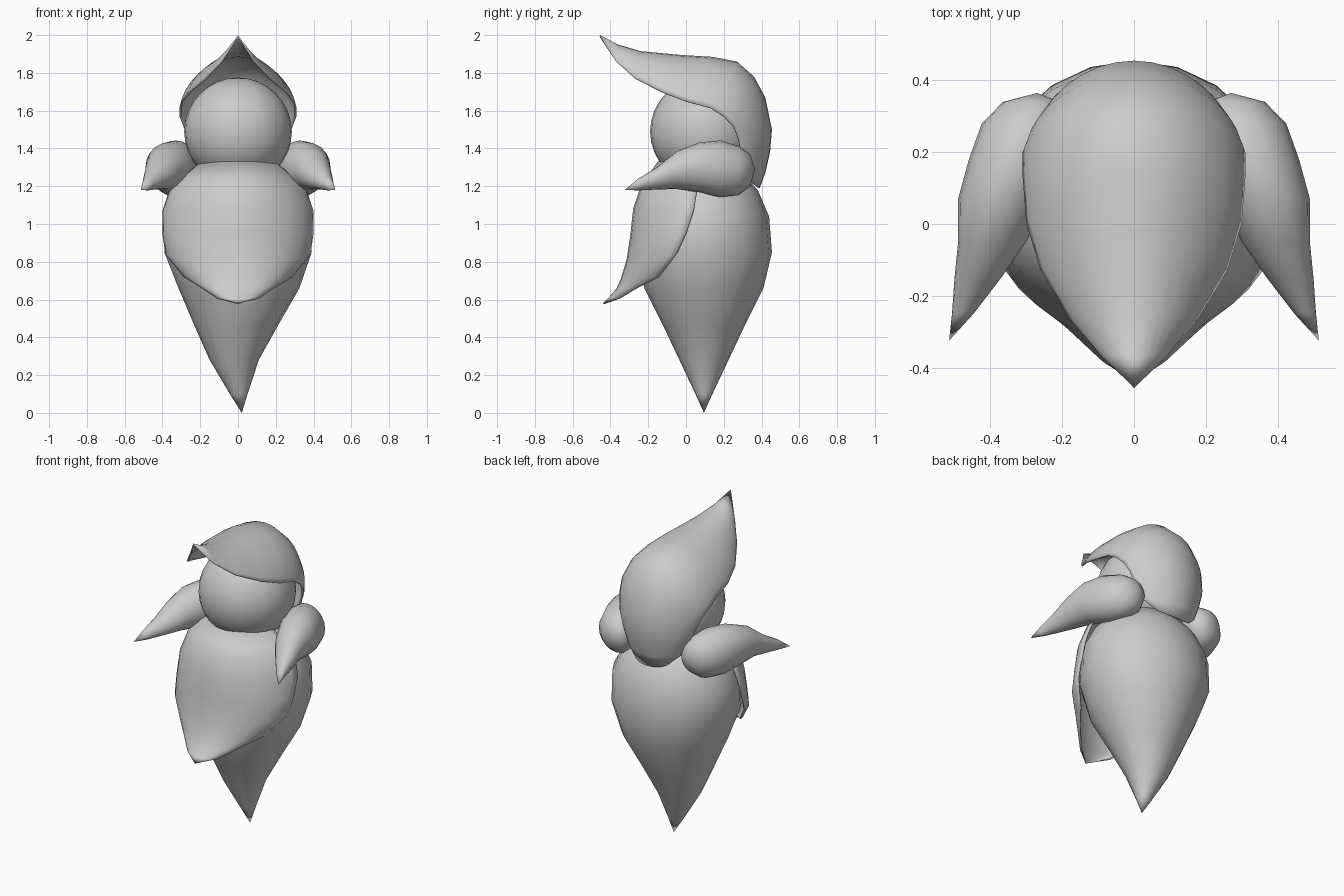
import bpy, bmesh
from math import sin, cos, pi

if "Cube" in bpy.data.objects:
    bpy.data.objects.remove(bpy.data.objects["Cube"])


def make(name, verts, faces):
    me = bpy.data.meshes.new(name)
    bm = bmesh.new()
    vs = [bm.verts.new(v) for v in verts]
    for f in faces:
        bm.faces.new([vs[i] for i in f])
    bmesh.ops.remove_doubles(bm, verts=bm.verts, dist=0.0005)
    bm.to_mesh(me)
    bm.free()
    ob = bpy.data.objects.new(name, me)
    bpy.context.collection.objects.link(ob)
    for p in me.polygons:
        p.use_smooth = True
    return ob


def grid(rows, n, closed):
    m = n if closed else n - 1
    return [(i * n + j, (i + 1) * n + j, (i + 1) * n + (j + 1) % n, i * n + (j + 1) % n)
            for i in range(rows - 1) for j in range(m)]


def shell(name, rows, thick, power, n=17):
    # each row: centre y, z then edge x, y, z; joined by an arc (higher power = sharper ridge)
    verts = []
    for cy, cz, ex, ey, ez in rows:
        for j in range(n):
            t = -pi / 2 + pi * j / (n - 1)
            w = max(cos(t), 0) ** power
            verts.append((ex * sin(t), ey + (cy - ey) * w, ez + (cz - ez) * w))
    ob = make(name, verts, grid(len(rows), n, False))
    mod = ob.modifiers.new("thickness", 'SOLIDIFY')
    mod.thickness = thick
    mod.offset = -1
    return ob


def fix_normals(ob):
    bm = bmesh.new()
    bm.from_mesh(ob.data)
    bmesh.ops.recalc_face_normals(bm, faces=bm.faces)
    bm.to_mesh(ob.data)
    bm.free()


N = 20
ANG = [2 * pi * j / N for j in range(N)]

# body: teardrop tapering to a point on the ground
body_rows = [(0, .02, 0, 0), (.1, .004, .047, .045), (.28, -.02, .13, .13), (.46, -.01, .22, .215),
             (.66, .005, .32, .315), (.85, 0, .39, .36), (1.04, 0, .39, .345),
             (1.18, 0, .32, .285), (1.28, 0, .21, .19), (1.34, 0, 0, 0)]
verts = [(cx + rx * cos(a), .095 + ry * sin(a), z) for z, cx, rx, ry in body_rows for a in ANG]
fix_normals(make("body", verts, grid(len(body_rows), N, True)))

# head
bpy.ops.mesh.primitive_uv_sphere_add(segments=28, ring_count=16, radius=.285, location=(0, .095, 1.49))
head = bpy.context.object
head.name = "head"
bpy.ops.object.shade_smooth()

# bib: leaf-shaped shell over the chest, tip curling forward
shell("bib", [(-.15, 1.33, .20, .05, 1.33), (-.24, 1.2, .36, .06, 1.19), (-.28, 1.08, .40, .04, 1.07),
              (-.295, .94, .40, .0, .95), (-.315, .81, .385, -.05, .84), (-.345, .71, .29, -.14, .72),
              (-.37, .655, .20, -.25, .665), (-.41, .61, .11, -.35, .605), (-.44, .58, 0, -.44, .58)], .008, 1.2)

# hood: shell from the nape over the head to a peak in front
shell("hood", [(.39, 1.19, .12, .35, 1.215), (.42, 1.27, .19, .31, 1.28), (.445, 1.38, .235, .29, 1.37),
               (.455, 1.5, .265, .28, 1.45), (.42, 1.67, .29, .25, 1.52), (.36, 1.78, .31, .20, 1.57),
               (.27, 1.86, .31, .13, 1.615), (.14, 1.885, .30, .0, 1.65), (-.03, 1.895, .26, -.13, 1.70),
               (-.24, 1.915, .175, -.27, 1.77), (-.36, 1.95, .09, -.37, 1.86), (-.455, 2, 0, -.455, 2)], .01, 1.4)

# wings: fat teardrops pointing forward, one per side
wing_rows = [(-.325, .515, 1.18, 0, 0), (-.25, .477, 1.21, .03, .032), (-.15, .435, 1.243, .065, .06),
             (-.05, .395, 1.285, .095, .1), (.07, .365, 1.30, .125, .132), (.18, .33, 1.292, .13, .15),
             (.28, .30, 1.283, .124, .13), (.34, .285, 1.285, .08, .085), (.365, .27, 1.29, 0, 0)]
for side, name in ((1, "wing_left"), (-1, "wing_right")):
    verts = [(side * (cx + rx * cos(a)), y, cz + rz * sin(a)) for y, cx, cz, rx, rz in wing_rows for a in ANG]
    fix_normals(make(name, verts, grid(len(wing_rows), N, True)))
